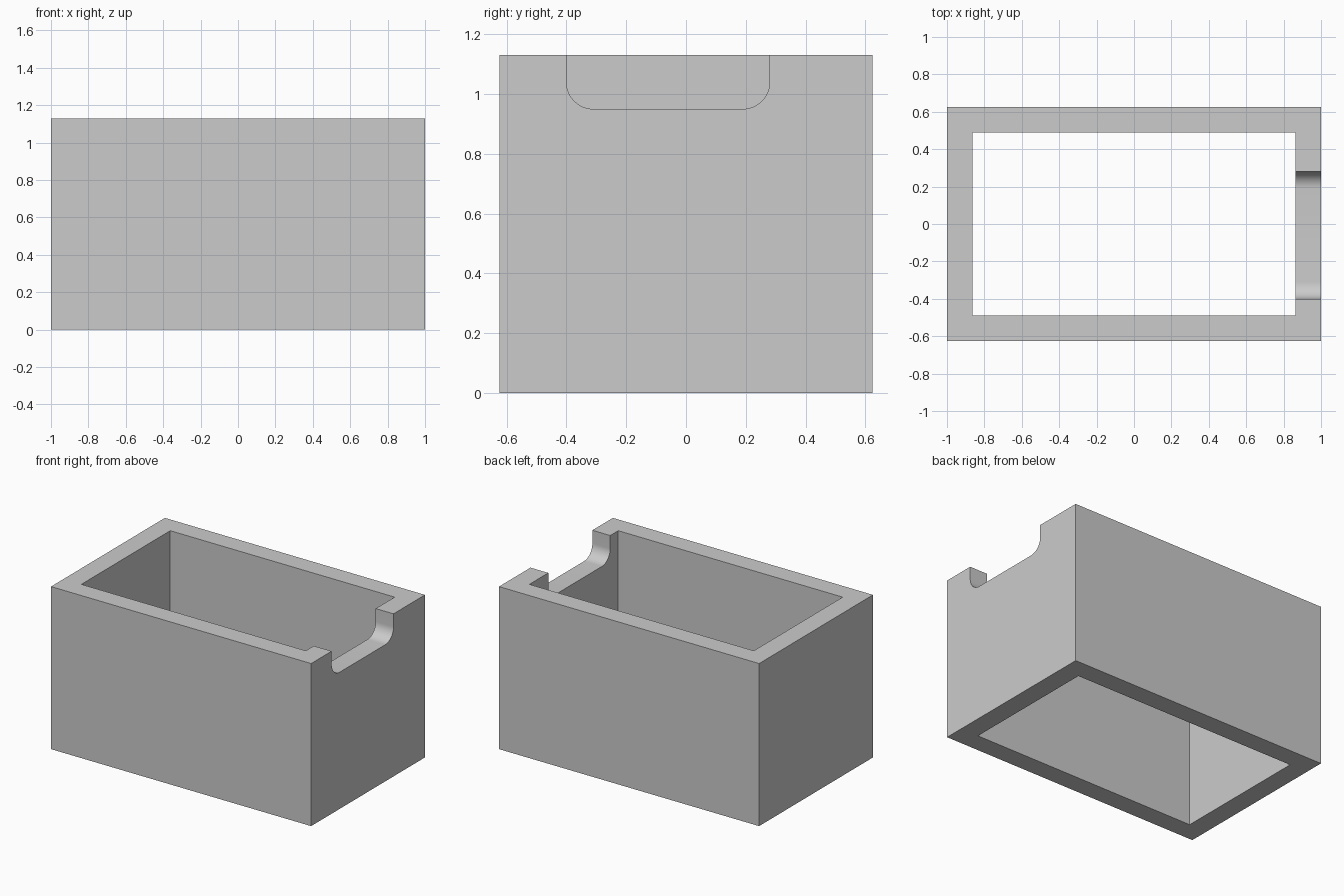
import bpy
import bmesh
from math import cos, sin, pi, radians

cube = bpy.data.objects.get("Cube")
if cube:
    bpy.data.objects.remove(cube, do_unlink=True)

WIDTH, DEPTH, HEIGHT, WALL = 2.0, 1.25, 1.13, 0.137
NOTCH_FRONT, NOTCH_BACK, NOTCH_FLOOR, RADIUS = -0.4, 0.28, 0.95, 0.09

grey = bpy.data.materials.new("plain grey")
grey.use_nodes = True
colour = (0.6, 0.6, 0.6, 1)
grey.diffuse_color = colour
grey.node_tree.nodes["Principled BSDF"].inputs["Base Color"].default_value = colour


def make_prism(name, outline, offset):
    """Extrude a closed outline of 3D points by an offset."""
    bm = bmesh.new()
    face = bm.faces.new([bm.verts.new(p) for p in outline])
    moved = bmesh.ops.extrude_face_region(bm, geom=[face], use_keep_orig=True)["geom"]
    verts = [v for v in moved if isinstance(v, bmesh.types.BMVert)]
    bmesh.ops.translate(bm, verts=verts, vec=offset)
    bmesh.ops.recalc_face_normals(bm, faces=bm.faces)
    mesh = bpy.data.meshes.new(name)
    bm.to_mesh(mesh)
    bm.free()
    mesh.materials.append(grey)
    obj = bpy.data.objects.new(name, mesh)
    bpy.context.collection.objects.link(obj)
    return obj


def rectangle(x, y, z):
    return [(-x, -y, z), (x, -y, z), (x, y, z), (-x, y, z)]


def arc(cy, cz, start):
    """Quarter circle in the side plane."""
    steps = 12
    angles = [start + pi / 2 * i / steps for i in range(steps + 1)]
    return [(WIDTH / 2 - 2 * WALL, cy + RADIUS * cos(a), cz + RADIUS * sin(a)) for a in angles]


# Open box without a floor
box = make_prism("box_walls", rectangle(WIDTH / 2, DEPTH / 2, 0), (0, 0, HEIGHT))
cavity = make_prism("cavity_cutter",
                    rectangle(WIDTH / 2 - WALL, DEPTH / 2 - WALL, -0.2), (0, 0, HEIGHT + 0.4))

# Rounded notch in the rim of the left wall
inner_x, above = WIDTH / 2 - 2 * WALL, HEIGHT + 0.2
centre_z = NOTCH_FLOOR + RADIUS
outline = (arc(NOTCH_FRONT + RADIUS, centre_z, pi) + arc(NOTCH_BACK - RADIUS, centre_z, 1.5 * pi)
           + [(inner_x, NOTCH_BACK, above), (inner_x, NOTCH_FRONT, above)])
notch = make_prism("notch_cutter", outline, (3 * WALL, 0, 0))

bpy.context.view_layer.objects.active = box
for cutter in (cavity, notch):
    cutter.hide_render = True
    cut = box.modifiers.new(cutter.name, "BOOLEAN")
    cut.operation, cut.solver, cut.object = "DIFFERENCE", "EXACT", cutter
    bpy.ops.object.modifier_apply(modifier=cut.name)
    bpy.data.objects.remove(cutter, do_unlink=True)

bpy.ops.object.select_all(action="DESELECT")
box.select_set(True)
bpy.ops.object.shade_smooth_by_angle(angle=radians(30))
